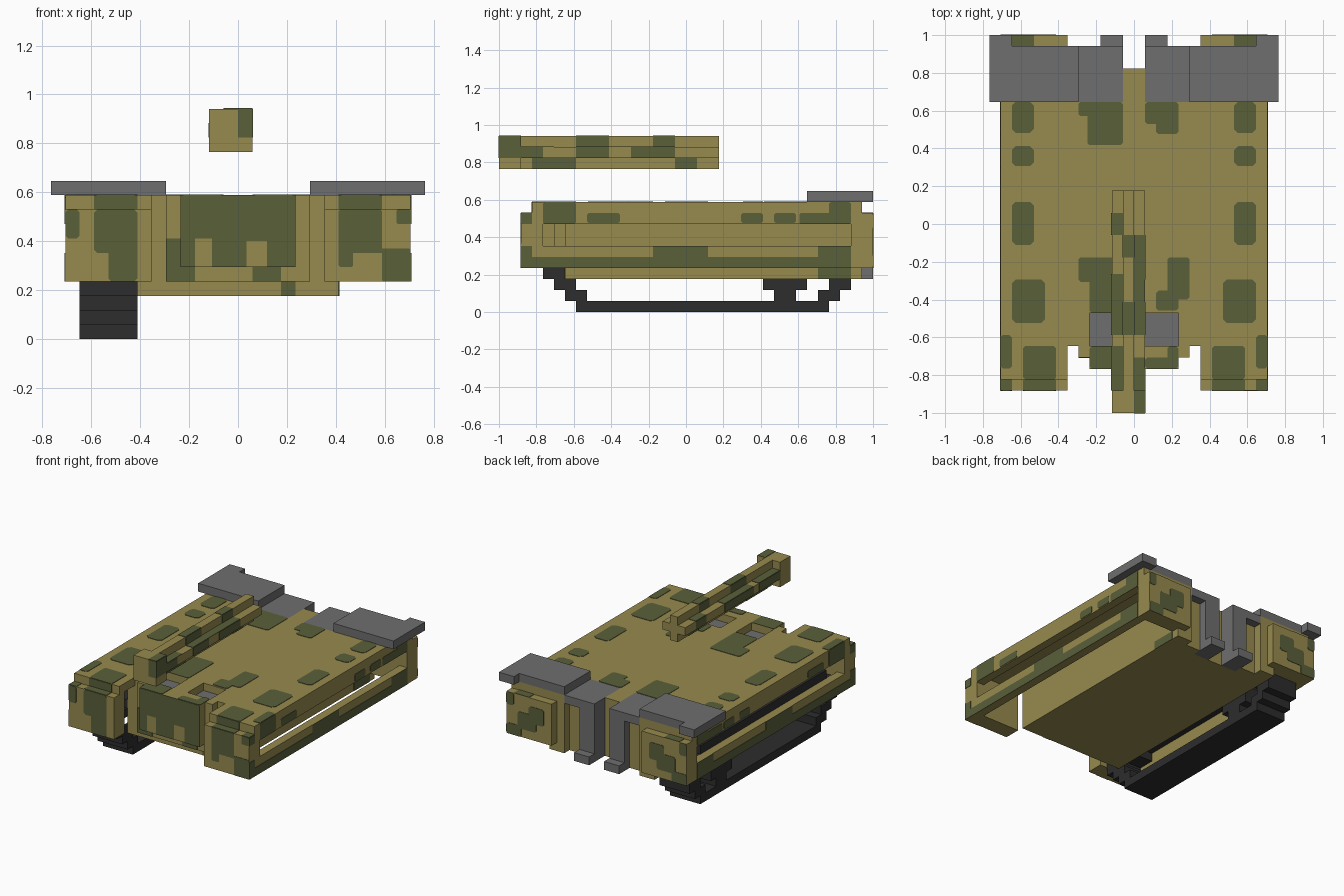
import bpy, bmesh
from mathutils import Vector

cube = bpy.data.objects.get("Cube")
if cube:
    bpy.data.objects.remove(cube, do_unlink=True)

U = 1 / 17          # one block of the model's grid
T = 0.05            # thickness of a camouflage patch, in blocks


def material(name, rgb):
    m = bpy.data.materials.new(name)
    m.use_nodes = True
    m.diffuse_color = (*rgb, 1)
    bsdf = m.node_tree.nodes["Principled BSDF"]
    bsdf.inputs["Base Color"].default_value = (*rgb, 1)
    bsdf.inputs["Roughness"].default_value = 0.9
    return m


TAN = material("sand tan", (0.309, 0.254, 0.076))
GREEN = material("camouflage green", (0.102, 0.117, 0.042))
GREY = material("steel grey", (0.156, 0.156, 0.156))
BLACK = material("track black", (0.026, 0.026, 0.026))


def finish(name, bm, mat):
    bmesh.ops.recalc_face_normals(bm, faces=bm.faces)
    bmesh.ops.scale(bm, vec=(U, U, U), verts=bm.verts)
    me = bpy.data.meshes.new(name)
    bm.to_mesh(me)
    bm.free()
    me.materials.append(mat)
    ob = bpy.data.objects.new(name, me)
    bpy.context.collection.objects.link(ob)
    return ob


def boxes(name, mat, specs, mirror=False):
    """Each spec is x0, x1, y0, y1, z0, z1 in blocks."""
    bm = bmesh.new()
    for x0, x1, y0, y1, z0, z1 in specs:
        for a, b in ([(x0, x1), (-x1, -x0)] if mirror else [(x0, x1)]):
            vs = bmesh.ops.create_cube(bm, size=1)["verts"]
            for v in vs:
                v.co = Vector((a if v.co.x < 0 else b,
                               y0 if v.co.y < 0 else y1,
                               z0 if v.co.z < 0 else z1))
    return finish(name, bm, mat)


def patches(name, axis, at, out, rects, cut=0.35, mirror=False):
    """Thin green plates with clipped corners on the plane axis = at."""
    bm = bmesh.new()
    sides = (1, -1) if mirror else (1,)
    for a0, a1, b0, b1 in rects:
        c = cut
        ring = [(a0 + c, b0), (a1 - c, b0), (a1, b0 + c), (a1, b1 - c),
                (a1 - c, b1), (a0 + c, b1), (a0, b1 - c), (a0, b0 + c)]
        if c == 0:
            ring = [(a0, b0), (a1, b0), (a1, b1), (a0, b1)]
        for s in sides:
            layers = []
            for d in (at, at + out * T):
                pts = []
                for a, b in ring:
                    p = {"x": (d, a, b), "y": (a, d, b), "z": (a, b, d)}[axis]
                    pts.append(bm.verts.new((p[0] * s, p[1], p[2])))
                layers.append(pts)
            lo, hi = layers
            n = len(ring)
            bm.faces.new(lo)
            bm.faces.new(hi)
            for i in range(n):
                j = (i + 1) % n
                bm.faces.new((lo[i], lo[j], hi[j], hi[i]))
    return finish(name, bm, GREEN)


# Hull: central tub, stepped nose and rear shoulders
boxes("hull", TAN, [(-7, 7, -11, 14, 3, 9)])
boxes("nose", TAN, [(-5, 5, -12, -11, 4, 10), (-4, 4, -13, -12, 5, 10),
                    (-4, 4, -12, -11, 5, 10)])
boxes("rear_shoulders", TAN, [(3, 5, 14, 15, 3, 9), (5, 7, 14, 16, 3, 9)], True)

# Deck with two open hatches
boxes("deck", TAN, [(-12, 12, -8, 11, 9, 10), (-1, 1, -11, -8, 9, 10),
                    (-1, 1, 11, 14, 9, 10)])
boxes("deck_sides", TAN, [(4, 12, -11, -8, 9, 10), (6, 12, -14, -11, 9, 10),
                          (5, 12, 11, 16, 9, 10)], True)
boxes("hatch_floor", GREY, [(1, 4, -11, -8, 9, 9.1)], True)

# Side skirts with an open slot, and the end blocks
boxes("upper_skirt", TAN, [(11, 12, -13, 15, 8, 9)], True)
boxes("lower_skirt", TAN, [(11, 12, -13, 15, 4, 6)], True)
boxes("front_block", TAN, [(6, 12, -15, -13, 4, 9)], True)
boxes("rear_block", TAN, [(6, 12, 15, 17, 4, 9)], True)

# Grey rear armour: top plates, brackets and feet
boxes("rear_plate", GREY, [(5, 13, 11, 16, 10, 11), (11, 13, 16, 17, 10, 11)], True)
boxes("rear_bracket", GREY, [(1, 5, 11, 16, 9, 10), (1, 3, 14, 16, 3, 9),
                             (1, 3, 16, 17, 3, 4)], True)

# Gun: plus-shaped barrel and square muzzle
boxes("gun_barrel", TAN, [(-1, 0, -15, 3, 13, 16), (-2, 1, -15, 3, 14, 15)])
boxes("gun_muzzle", TAN, [(-2, 1, -17, -15, 13, 16)])

# Track on the right side: stepped belt and one wheel
belt = [(-11, -7, -10, 13, 0, 1), (-11, -7, -11, 13, 6, 7)]
for z in (1, 2, 3):
    belt += [(-11, -7, -10 - z, -8 - z, z, z + 1),
             (-11, -7, 11 + min(z, 2), 13 + min(z, 2), z, z + 1)]
belt += [(-11, -7, -13, -12, 4, 5), (-11, -7, 14, 15, 4, 5),
         (-11, -7, -12, -10, 5, 6), (-11, -7, 12, 14, 5, 6)]
boxes("track_belt", BLACK, belt)
boxes("track_wheel", BLACK, [(-11, -7, 8, 10, 1, 5), (-11, -7, 7, 11, 2, 4)])

# Camouflage on the deck
patches("deck_side_camo", "z", 10, 1,
        [(9, 11, 8.2, 11), (9, 11, 5.2, 7), (9, 11, -1.9, 2),
         (8, 11, -8.9, -5)], mirror=True)
patches("deck_front_camo", "z", 10, 1,
        [(7, 10, -14, -11), (11, 12, -13, -10)], 0.2, True)
patches("deck_centre_camo", "z", 10, 1,
        [(-5, -1, 9.7, 11), (-4.2, -1, 7.1, 11), (1, 4, 9, 11), (2, 4, 8.1, 11),
         (-5, -1, -5.2, -3), (-4, -1, -8, -3), (3, 5, -6.8, -3),
         (2, 4, -7.8, -6), (-4, -1, -13, -11), (1, 4, -13, -12),
         (3, 4, -13, -11)], 0.2)
patches("front_step_camo", "z", 9, 1, [(7, 10, -15, -14), (11, 12, -15, -14)], 0, True)
patches("rear_step_camo", "z", 9, 1, [(9, 11, 16, 17)], 0, True)

# Camouflage on the front
patches("front_block_camo_right", "y", -15, -1,
        [(-10, -7, 6, 9), (-9, -7, 4, 9), (-12, -11, 7, 9)], 0.2)
patches("front_block_camo_left", "y", -15, -1,
        [(7, 10, 6, 9), (7, 8, 5, 7), (10, 12, 4, 6.3), (9.5, 10.5, 6, 6.3),
         (11, 12, 8, 9)], 0.1)
patches("front_lip_camo", "y", -14, -1, [(7, 10, 9, 10)], 0, True)
patches("nose_camo", "y", -13, -1,
        [(-4, 4, 7, 10), (-1.8, 0.6, 5, 7), (2, 4, 5, 7), (-4, -3, 5, 7),
         (0.6, 2, 6.8, 7)], 0)
patches("nose_rim_camo", "y", -12, -1,
        [(-5, -4, 4, 7), (-4, -3, 4, 5), (1, 3, 4, 5)], 0)
patches("hull_front_camo", "y", -11, -1, [(3, 4, 3, 4)], 0)

# Camouflage on the rear
patches("rear_block_camo", "y", 17, 1,
        [(7, 9, 6, 8), (8, 10.5, 5, 7), (10, 12, 4, 5.3), (11, 12, 7.5, 9)],
        0.2, True)

# Camouflage on the sides
patches("upper_skirt_camo", "x", 12, 1,
        [(-13, -10, 8, 10), (-9, -6, 8.1, 9), (5, 7, 8.1, 9), (8, 10, 8.1, 9),
         (10.3, 15, 8, 9), (13, 15, 8.8, 10)], 0.15, True)
patches("lower_skirt_camo", "x", 12, 1,
        [(-13, 15, 4, 5), (-3, 2, 5, 6), (12, 15, 5, 6),
         (-15, -13, 4, 5), (-15, -14, 5, 6), (-15, -14, 8, 9)], 0, True)
patches("hull_side_camo", "x", 7, 1, [(12, 15, 3, 4)], 0, True)

# Camouflage on the gun
patches("muzzle_front_camo", "y", -17, -1, [(0, 1, 14, 16)], 0)
patches("muzzle_top_camo", "z", 16, 1, [(0, 1, -17, -15)], 0)
patches("muzzle_side_camo", "x", 1, 1, [(-17, -15, 14, 16)], 0)
patches("barrel_arm_camo_left", "x", 1, 1,
        [(-15, -13, 14, 15), (-10, -7, 14, 15), (-5, -1, 14, 15)], 0)
patches("barrel_arm_camo_right", "x", -2, -1,
        [(-15, -11, 14, 15), (-10, -4.5, 14, 15), (-1, 1, 14, 15)], 0)
for label, at, out in (("left", 0, 1), ("right", -1, -1)):
    patches("barrel_side_camo_" + label, "x", at, out,
            [(-14, -10, 13, 14), (-1, 1, 13, 14), (-10, -7, 15, 16),
             (-3, -1, 15, 16)], 0)
patches("barrel_top_camo", "z", 16, 1, [(-1, 0, -10, -7), (-1, 0, -3, -1)], 0)
patches("barrel_arm_top_camo", "z", 15, 1,
        [(0, 1, -15, -12), (0, 1, -10, -1), (-2, -1, -15, -11),
         (-2, -1, -10, -4.5), (-2, -1, -1, 1)], 0)
